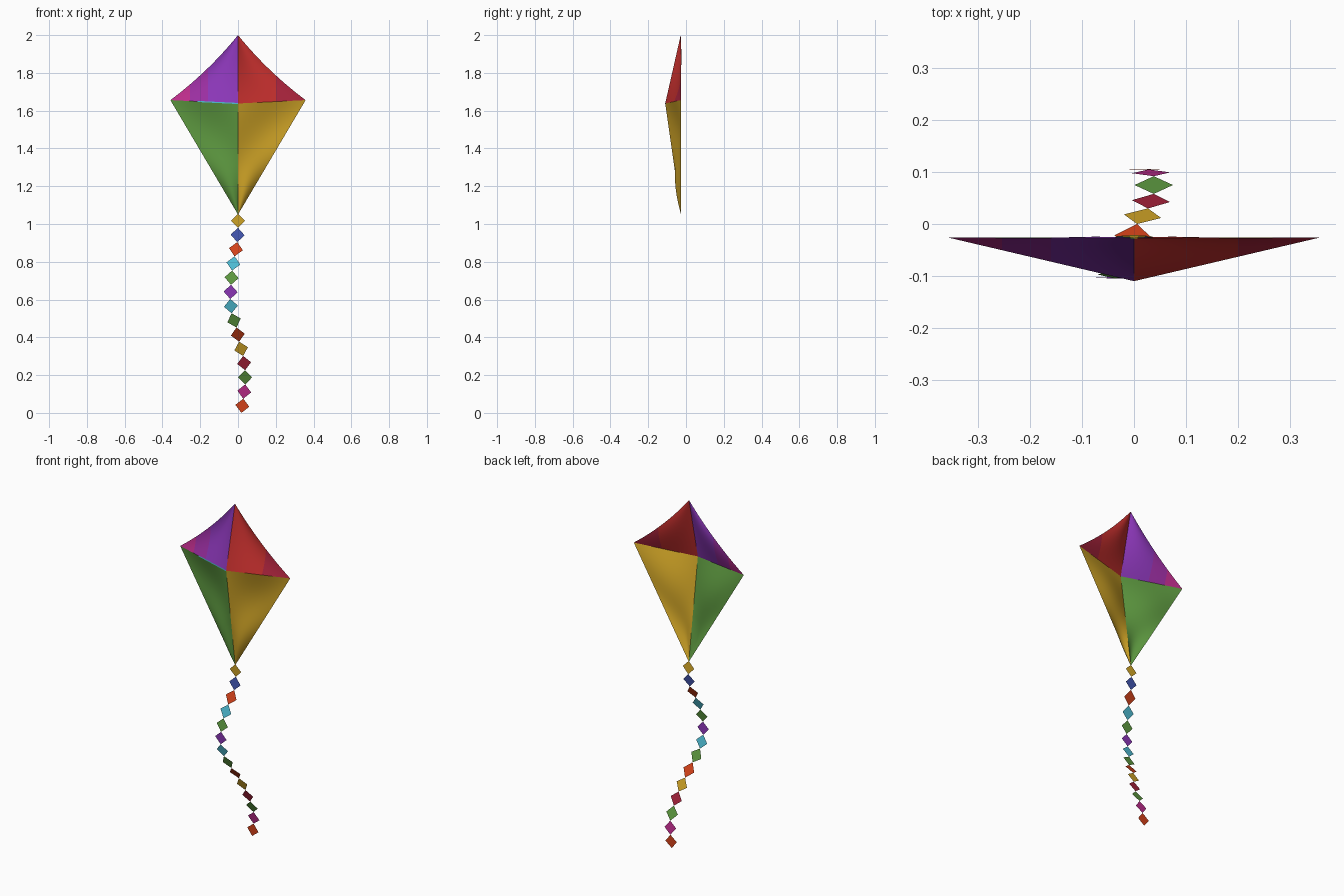
import bpy, bmesh, math
from mathutils import Vector

if "Cube" in bpy.data.objects:
    bpy.data.objects.remove(bpy.data.objects["Cube"])

COLOURS = {
    "purple": (0.26, 0.038, 0.48), "violet": (0.33, 0.028, 0.36),
    "magenta": (0.51, 0.026, 0.26), "red": (0.545, 0.028, 0.026),
    "crimson": (0.40, 0.017, 0.045), "green": (0.114, 0.328, 0.053),
    "yellow": (0.66, 0.39, 0.021), "blue": (0.053, 0.091, 0.43),
    "orange": (0.645, 0.053, 0.01), "cyan": (0.08, 0.51, 0.66),
}
MATS = {}
for key, rgb in COLOURS.items():
    MATS[key] = bpy.data.materials.new(key)
    MATS[key].diffuse_color = (*rgb, 1)


def finish(name, bm, colours, smooth=False):
    """Turn faces to the front and make the object."""
    bmesh.ops.remove_doubles(bm, verts=bm.verts, dist=1e-5)
    bm.normal_update()
    for f in bm.faces:
        if f.normal.y > 0:
            f.normal_flip()
        f.smooth = smooth
    me = bpy.data.meshes.new(name)
    bm.to_mesh(me)
    bm.free()
    for c in colours:
        me.materials.append(MATS[c])
    ob = bpy.data.objects.new(name, me)
    bpy.context.collection.objects.link(ob)
    return ob


CENTRE = Vector((0, -0.11, 1.638))
NOSE = Vector((0, -0.028, 2.0))
FOOT = Vector((0, -0.026, 1.05))


def panel(name, tip, side, sag, billow, colours, cuts=()):
    """Cloth triangle between spine, spar and outer edge; cuts are colour borders in x."""
    wing = Vector((side * 0.358, -0.026, 1.656))
    n = 18
    bm = bmesh.new()
    grid = []
    for i in range(n + 1):
        v = i / n
        spine = tip.lerp(CENTRE, v)
        edge = tip.lerp(wing, v)
        edge += Vector((-side, 0, -1)) * sag * 4 * v * (1 - v)
        row = []
        for j in range(n + 1):
            u = j / n
            p = spine.lerp(edge, u)
            p.y += billow(v) * math.sin(math.pi * u)
            row.append(bm.verts.new(p))
        grid.append(row)
    for i in range(n):
        for j in range(n):
            q = [grid[i][j], grid[i][j + 1], grid[i + 1][j + 1], grid[i + 1][j]]
            bm.faces.new(q)
    bmesh.ops.remove_doubles(bm, verts=bm.verts, dist=1e-5)
    for c in cuts:
        bmesh.ops.bisect_plane(bm, geom=bm.verts[:] + bm.edges[:] + bm.faces[:],
                               plane_co=(side * c, 0, 0), plane_no=(1, 0, 0))
    for f in bm.faces:
        x = abs(f.calc_center_median().x)
        f.material_index = sum(x > c for c in cuts)
    finish(name, bm, colours, smooth=True)


# Sail: four cloth panels meeting along the spine and cross spar
def upper(v):
    return 0.016 * math.sin(math.pi * v)


def lower(v):
    return -0.018 * math.sin(2 * math.pi * v)


panel("sail_upper_left", NOSE, -1, 0.011, upper, ["purple", "violet", "magenta"], (0.16, 0.254))
panel("sail_upper_right", NOSE, 1, 0.011, upper, ["red", "crimson"], (0.2,))
panel("sail_lower_left", FOOT, -1, 0, lower, ["green"])
panel("sail_lower_right", FOOT, 1, 0, lower, ["yellow"])

# Thin trim along the left half of the cross spar
bm = bmesh.new()
a, b = CENTRE, CENTRE.lerp(Vector((-0.358, -0.026, 1.656)), 0.6)
bm.faces.new([bm.verts.new(p + Vector((0, -0.001, dz)))
              for p, dz in ((a, -0.003), (b, -0.003), (b, 0.003), (a, 0.003))])
finish("spar_trim", bm, ["cyan"])

# Tail: chain of flat diamonds, tip to tip; path as (x, y) at equal height steps
PATH = [(0, -.026), (0, -.021), (-.004, -.03), (-.018, -.065), (-.031, -.09),
        (-.037, -.105), (-.041, -.102), (-.034, -.082), (-.008, -.05), (.006, .0),
        (.027, .03), (.038, .058), (.038, .092), (.028, .105), (.018, .106)]
TAIL = ["yellow", "blue", "orange", "cyan", "green", "purple", "cyan", "green",
        "orange", "yellow", "crimson", "green", "magenta", "orange"]
step = 1.055 / len(TAIL)
tips = [Vector((x, y, 1.055 - i * step)) for i, (x, y) in enumerate(PATH)]
for i, colour in enumerate(TAIL):
    top, bottom = tips[i], tips[i + 1]
    along = (bottom - top).normalized()
    across = Vector((1, 0, 0))
    across = (across - along * across.dot(along)).normalized() * 0.037
    mid = (top + bottom) / 2
    bm = bmesh.new()
    bm.faces.new([bm.verts.new(p) for p in (top, mid + across, bottom, mid - across)])
    finish(f"tail_diamond_{i + 1}", bm, [colour])

for m in bpy.data.materials:
    if m.users and not m.is_grease_pencil:
        m.use_nodes = True
        m.node_tree.nodes["Principled BSDF"].inputs["Base Color"].default_value = m.diffuse_color
